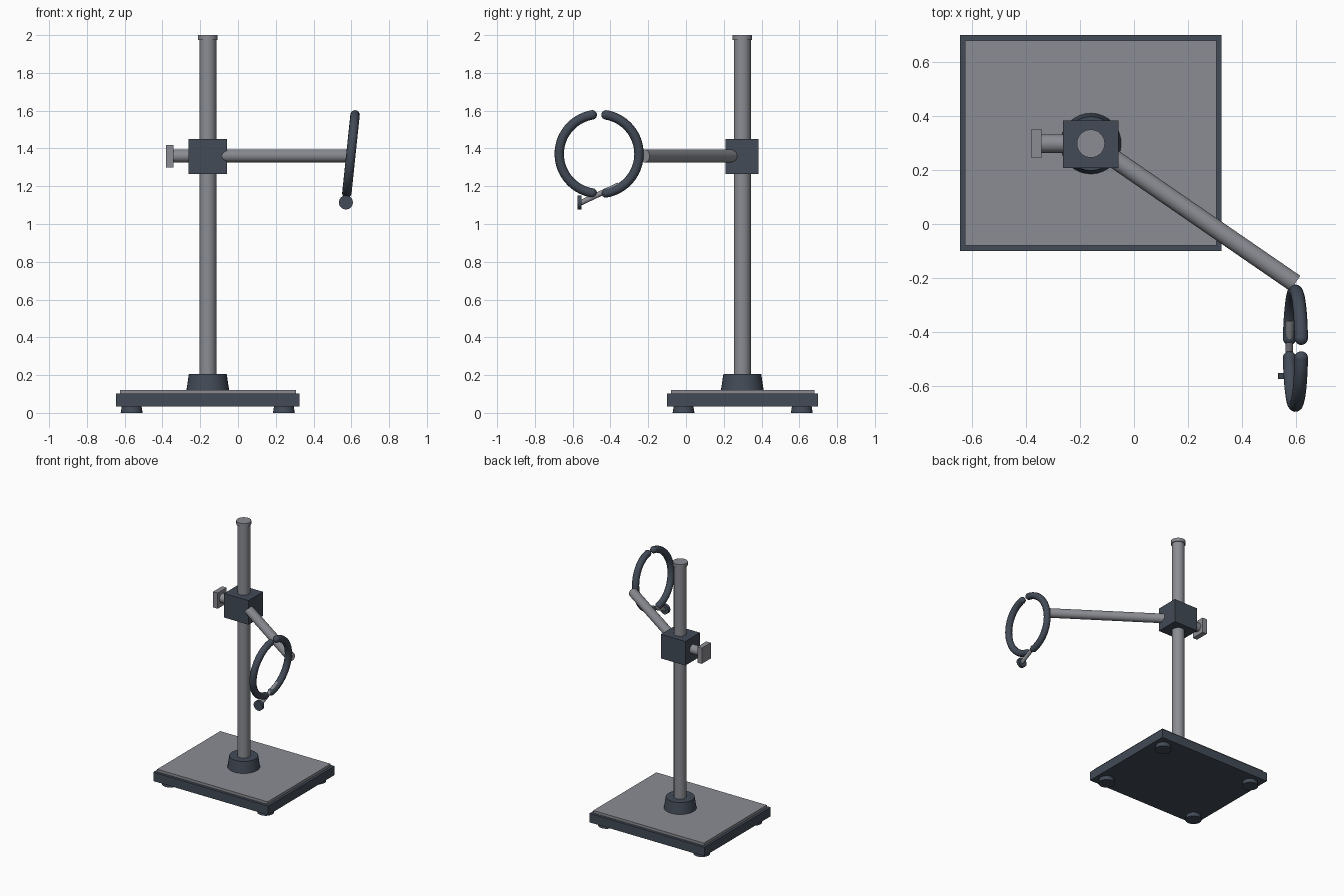
import bpy
from math import sin, cos, radians
from mathutils import Vector

cube = bpy.data.objects.get("Cube")
if cube:
    bpy.data.objects.remove(cube, do_unlink=True)


def material(name, rgb):
    mat = bpy.data.materials.new(name)
    mat.use_nodes = True
    mat.diffuse_color = (*rgb, 1)
    bsdf = next(n for n in mat.node_tree.nodes if n.type == "BSDF_PRINCIPLED")
    bsdf.inputs["Base Color"].default_value = (*rgb, 1)
    return mat


STEEL = material("grey steel", (0.26, 0.265, 0.29))
DARK = material("dark slate", (0.055, 0.07, 0.095))


def finish(name, mat, smooth=True):
    obj = bpy.context.object
    obj.name = name
    obj.data.materials.clear()
    obj.data.materials.append(mat)
    if smooth:
        bpy.ops.object.shade_smooth_by_angle(angle=radians(40))
    return obj


def box(name, mat, center, size):
    bpy.ops.mesh.primitive_cube_add(size=1, location=center)
    bpy.context.object.scale = size
    bpy.ops.object.transform_apply(location=False, rotation=False, scale=True)
    return finish(name, mat, False)


def rod(name, mat, start, end, r1, r2=None):
    """Round bar from start to end, optionally tapered."""
    a, b = Vector(start), Vector(end)
    bpy.ops.mesh.primitive_cone_add(
        vertices=32, radius1=r1, radius2=r1 if r2 is None else r2,
        depth=(b - a).length, location=(a + b) / 2,
        rotation=(b - a).to_track_quat("Z", "Y").to_euler())
    return finish(name, mat)


X, Y = -0.16, 0.298   # pole axis
ARM_Z = 1.36

# Base plate, inlaid top sheet and four feet
box("base_plate", DARK, (X, 0.3, 0.068), (0.97, 0.8, 0.068))
box("base_top_sheet", STEEL, (X, 0.3, 0.111), (0.932, 0.76, 0.022))
for side, fx in (("right", -1), ("left", 1)):
    for end, fy in (("front", -1), ("back", 1)):
        px, py = X + fx * 0.403, 0.3 + fy * 0.313
        rod(f"foot_{end}_{side}", DARK, (px, py, 0), (px, py, 0.036), 0.058, 0.052)

# Upright pole with socket and end cap
rod("pole_socket", DARK, (X, Y, 0.12), (X, Y, 0.207), 0.113, 0.1)
rod("pole", STEEL, (X, Y, 0.12), (X, Y, 1.98), 0.045)
rod("pole_cap", STEEL, (X, Y, 1.974), (X, Y, 2.0), 0.052)

# Clamp block with its thumb screw
box("clamp_block", DARK, (X, 0.296, 1.358), (0.206, 0.176, 0.184))
rod("thumb_screw_shaft", STEEL, (X, Y, ARM_Z), (-0.345, Y, ARM_Z), 0.034)
box("thumb_screw_handle", STEEL, (-0.361, Y, 1.358), (0.038, 0.108, 0.12))

# Side arm
rod("arm", STEEL, (X, Y + 0.003, ARM_Z), (0.597, -0.22, ARM_Z), 0.034)

# Split ring: two tilted half hoops with rounded tips
CENTER = Vector((0.598, -0.46, 1.371))
RADIUS, TUBE, TILT = 0.211, 0.025, radians(6)


def ring_point(deg, side):
    a = radians(deg)
    z = RADIUS * cos(a)
    return CENTER + Vector((z * sin(TILT), side * RADIUS * sin(a), z * cos(TILT)))


for label, side in (("front", -1), ("back", 1)):
    steps = 40
    path = [ring_point(10 + 160 * i / steps, side) for i in range(steps + 1)]
    curve = bpy.data.curves.new("half_ring_" + label, "CURVE")
    curve.dimensions = "3D"
    curve.bevel_depth = TUBE
    curve.bevel_resolution = 4
    curve.use_fill_caps = True
    spline = curve.splines.new("POLY")
    spline.points.add(steps)
    for p, co in zip(spline.points, path):
        p.co = (*co, 1)
    obj = bpy.data.objects.new("half_ring_" + label, curve)
    bpy.context.collection.objects.link(obj)
    bpy.ops.object.select_all(action="DESELECT")
    obj.select_set(True)
    bpy.context.view_layer.objects.active = obj
    bpy.ops.object.convert(target="MESH")
    finish("half_ring_" + label, DARK)
    for tip, co in (("upper", path[0]), ("lower", path[-1])):
        bpy.ops.mesh.primitive_uv_sphere_add(
            segments=20, ring_count=12, radius=TUBE, location=co)
        finish(f"ring_tip_{label}_{tip}", DARK)

# Ring tightening screw
rod("ring_screw_shaft", STEEL, (0.578, -0.355, 1.207), (0.573, -0.558, 1.112), 0.014)
rod("ring_screw_head", DARK, (0.571, -0.552, 1.114), (0.571, -0.574, 1.114), 0.037)
